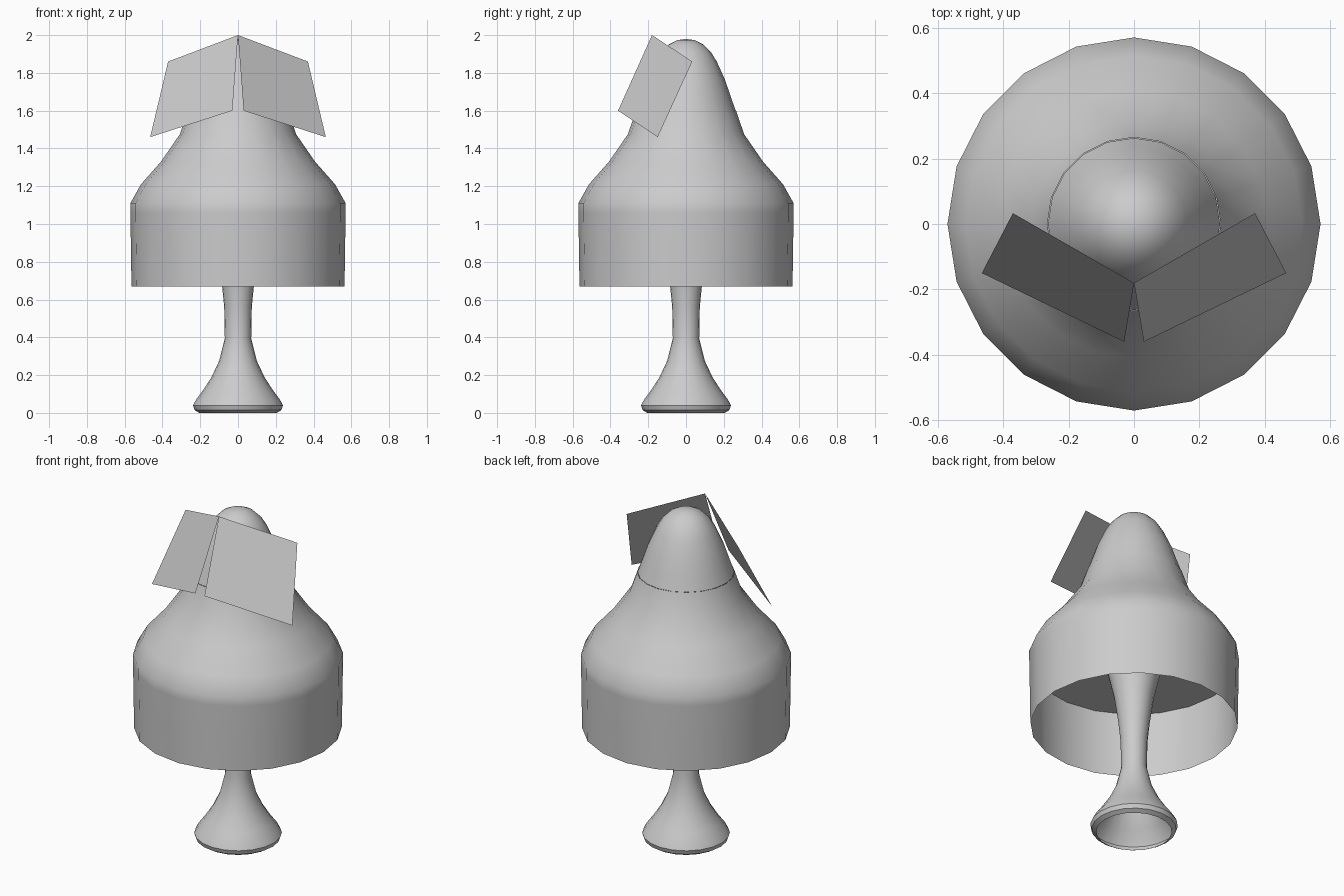
import bpy, bmesh, math

if "Cube" in bpy.data.objects:
    bpy.data.objects.remove(bpy.data.objects["Cube"])

SIDES = 20


def finish(name, bm, angle=40):
    mesh = bpy.data.meshes.new(name)
    bm.to_mesh(mesh)
    bm.free()
    obj = bpy.data.objects.new(name, mesh)
    bpy.context.collection.objects.link(obj)
    bpy.ops.object.select_all(action='DESELECT')
    obj.select_set(True)
    bpy.context.view_layer.objects.active = obj
    bpy.ops.object.shade_smooth_by_angle(angle=math.radians(angle))
    return obj


def lathe(name, profile, angle=40):
    """Revolve (radius, height) points around z, listed bottom to top."""
    bm = bmesh.new()
    verts = [bm.verts.new((r, 0, z)) for r, z in profile]
    edges = [bm.edges.new(pair) for pair in zip(verts, verts[1:])]
    bmesh.ops.spin(bm, geom=verts + edges, axis=(0, 0, 1), cent=(0, 0, 0),
                   angle=math.tau, steps=SIDES, use_merge=True)
    bmesh.ops.remove_doubles(bm, verts=bm.verts, dist=1e-4)
    bmesh.ops.recalc_face_normals(bm, faces=bm.faces)
    # Open shells: make the lowest band face outwards
    bm.faces.ensure_lookup_table()
    total = sum(f.normal.dot((f.calc_center_median().x, f.calc_center_median().y, 0))
                for f in bm.faces)
    if total < 0:
        bmesh.ops.reverse_faces(bm, faces=bm.faces)
    return finish(name, bm, angle)


# Stem, hollow and open at the foot
lathe("stem", [(0.205, 0.0), (0.23, 0.015), (0.238, 0.04), (0.222, 0.07),
               (0.185, 0.12), (0.14, 0.19), (0.10, 0.275), (0.07, 0.395),
               (0.073, 0.56), (0.085, 0.68), (0.108, 0.84), (0.14, 0.98),
               (0.16, 1.06)])

# Underside of the cap
bm = bmesh.new()
bmesh.ops.create_circle(bm, cap_ends=True, segments=SIDES, radius=0.566)
bmesh.ops.translate(bm, verts=bm.verts, vec=(0, 0, 1.06))
bmesh.ops.reverse_faces(bm, faces=bm.faces)
finish("cap_underside", bm)

# Cap with its hanging skirt
lathe("cap", [(0.564, 0.67), (0.567, 0.88), (0.57, 1.06), (0.57, 1.11),
              (0.514, 1.21), (0.408, 1.33), (0.308, 1.475), (0.265, 1.60)])

# Rounded tip
lathe("cap_tip", [(0.263, 1.60), (0.235, 1.68), (0.208, 1.76), (0.163, 1.86),
                  (0.132, 1.91), (0.092, 1.95), (0.048, 1.973), (0.0, 1.98)])

# Two flat panels leaning on the front of the tip
for name, s in (("right_panel", 1), ("left_panel", -1)):
    bm = bmesh.new()
    corners = [(0, -0.18, 2.0), (0.03, -0.36, 1.60),
               (0.465, -0.15, 1.46), (0.37, 0.033, 1.86)]
    verts = [bm.verts.new((s * x, y, z)) for x, y, z in corners]
    bm.faces.new(verts if s > 0 else verts[::-1])
    finish(name, bm)
